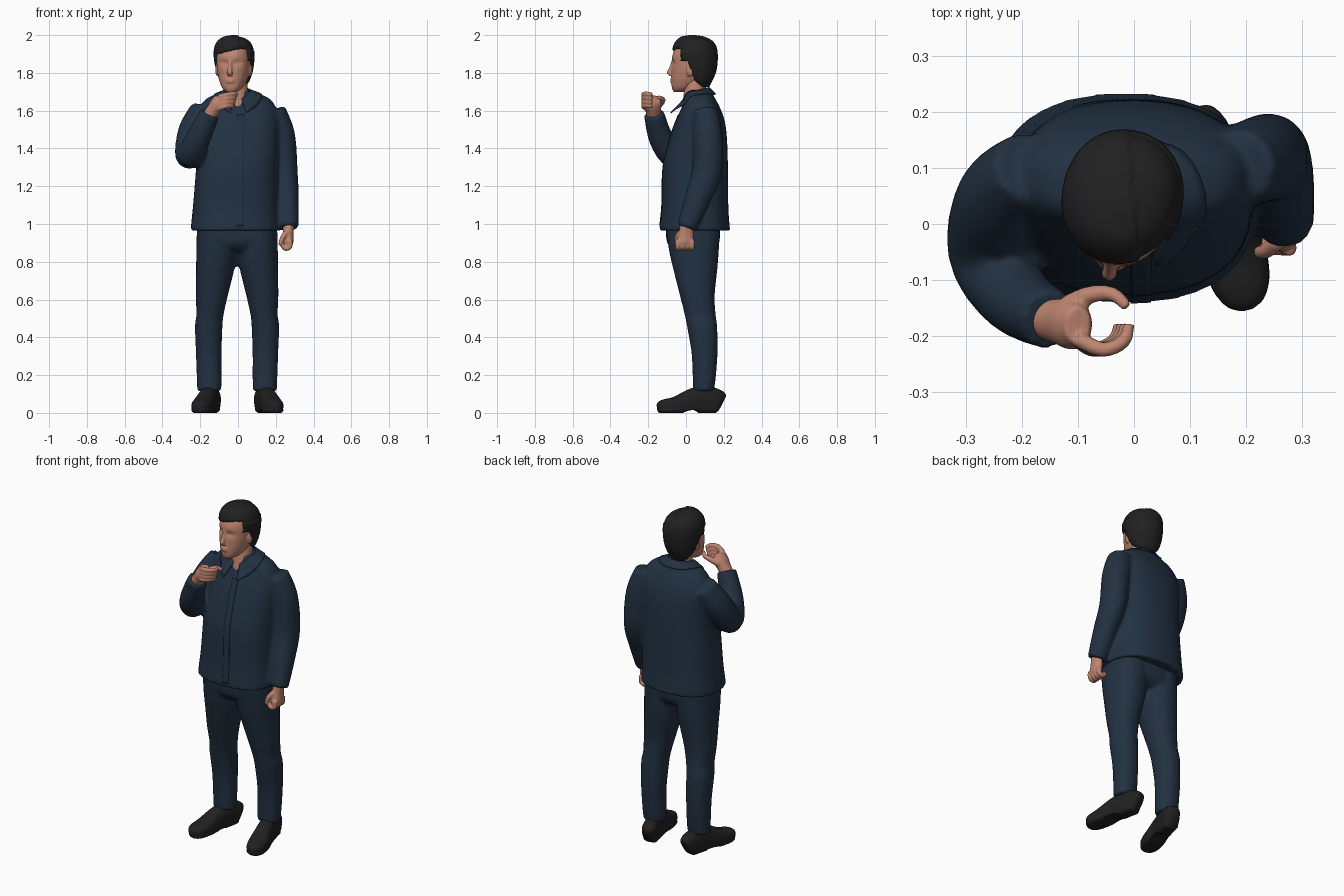
import bpy, bmesh, math
from mathutils import Vector, Matrix

if "Cube" in bpy.data.objects:
    bpy.data.objects.remove(bpy.data.objects["Cube"], do_unlink=True)


def material(name, rgb):
    m = bpy.data.materials.new(name)
    m.use_nodes = True
    m.diffuse_color = (*rgb, 1)
    bsdf = m.node_tree.nodes["Principled BSDF"]
    bsdf.inputs["Base Color"].default_value = (*rgb, 1)
    bsdf.inputs["Roughness"].default_value = 0.8
    return m


navy = material("navy cloth", (0.016, 0.031, 0.054))
skin = material("skin", (0.52, 0.235, 0.165))
black = material("soft black", (0.015, 0.015, 0.015))


def smooth_rings(rings, steps):
    """Catmull-Rom interpolation through the given rings."""
    rings = [Vector(r if len(r) == 5 else (*r, r[3])) for r in rings]
    out = []
    for i in range(len(rings) - 1):
        a, b = rings[max(i - 1, 0)], rings[i]
        c, d = rings[i + 1], rings[min(i + 2, len(rings) - 1)]
        for k in range(steps):
            t = k / steps
            out.append(0.5 * (2 * b + (c - a) * t + (2 * a - 5 * b + 4 * c - d) * t ** 2
                              + (3 * b - a - 3 * c + d) * t ** 3))
    return out + [rings[-1]]


def loft(bm, rings, seg=24, power=2.0, upright=False, steps=4):
    """Closed skin over rings (x, y, z, rx[, ry]); returns its new vertices."""
    rs = smooth_rings(rings, steps)
    pts = [Vector(r[:3]) for r in rs]
    n, loops = Vector((1, 0, 0)), []
    t0 = (pts[1] - pts[0]).normalized()
    if abs(t0.x) > 0.9:
        n = Vector((0, 1, 0))
    for i, r in enumerate(rs):
        u, v = Vector((1, 0, 0)), Vector((0, 1, 0))
        if not upright:
            t = (pts[min(i + 1, len(pts) - 1)] - pts[max(i - 1, 0)]).normalized()
            n = (n - t * n.dot(t)).normalized()
            u, v = n, t.cross(n)
        loop = []
        for k in range(seg):
            a = math.tau * k / seg
            c, s = math.cos(a), math.sin(a)
            c = math.copysign(abs(c) ** (2 / power), c)
            s = math.copysign(abs(s) ** (2 / power), s)
            loop.append(bm.verts.new(pts[i] + u * c * r[3] + v * s * r[4]))
        loops.append(loop)
    for a, b in zip(loops, loops[1:]):
        for k in range(seg):
            j = (k + 1) % seg
            bm.faces.new((a[k], a[j], b[j], b[k]))
    bm.faces.new(loops[0][::-1])
    bm.faces.new(loops[-1])
    return [v for loop in loops for v in loop]


def ball(bm, centre, radii):
    m = Matrix.Translation(centre) @ Matrix.Diagonal((*radii, 1))
    bmesh.ops.create_uvsphere(bm, u_segments=20, v_segments=14, radius=1, matrix=m)


def finish(name, bm, mat, voxel=0, smooth=4):
    bmesh.ops.recalc_face_normals(bm, faces=bm.faces)
    for f in bm.faces:
        f.smooth = True
    mesh = bpy.data.meshes.new(name)
    bm.to_mesh(mesh)
    bm.free()
    mesh.materials.append(mat)
    ob = bpy.data.objects.new(name, mesh)
    bpy.context.collection.objects.link(ob)
    if voxel:
        r = ob.modifiers.new("blend", 'REMESH')
        r.mode, r.voxel_size, r.use_smooth_shade = 'VOXEL', voxel, True
        s = ob.modifiers.new("soften", 'SMOOTH')
        s.factor, s.iterations = 0.5, smooth
    return ob


# Jacket: body and both sleeves blended into one skin
bm = bmesh.new()
loft(bm, [(-.015, .046, .965, .235, .188), (-.015, .046, 1.0, .233, .184), (-.012, .048, 1.1, .226, .176),
          (-.005, .05, 1.3, .217, .172), (0, .065, 1.45, .215, .152), (0, .076, 1.55, .215, .128),
          (0, .078, 1.62, .2, .1), (0, .074, 1.665, .165, .08), (0, .07, 1.69, .11, .07),
          (0, .068, 1.705, .075, .062)], 48, 2.4, True)
loft(bm, [(.185, .1, 1.6, .068), (.225, .115, 1.47, .077), (.246, .112, 1.28, .07, .08),
          (.26, .06, 1.13, .062, .068), (.268, .005, .98, .053)])
loft(bm, [(-.185, .1, 1.605, .068), (-.235, .045, 1.49, .082), (-.256, -.05, 1.365, .076),
          (-.212, -.13, 1.45, .066), (-.15, -.17, 1.585, .054)])
jacket = finish("jacket", bm, navy, .011)

# Collar: an open band that folds down onto the shoulders
bm = bmesh.new()
rows = []
for i in range(41):
    a = (i / 20 - 1) * 2.85
    f = (abs(a) / math.pi) ** 2
    row = []
    for k in range(5):
        w = k / 4
        r = .068 + w * (.035 + .05 * f)
        z = 1.725 - .075 * f - w * (.035 + .045 * f)
        row.append(bm.verts.new((math.sin(a) * r, .055 + math.cos(a) * r, z)))
    rows.append(row)
for a, b in zip(rows, rows[1:]):
    for k in range(4):
        bm.faces.new((a[k], a[k + 1], b[k + 1], b[k]))
collar = finish("collar", bm, navy)
wrap = collar.modifiers.new("rest on jacket", 'SHRINKWRAP')
wrap.target, wrap.wrap_mode, wrap.offset = jacket, 'OUTSIDE', .006
collar.modifiers.new("cloth", 'SOLIDIFY').thickness = .007

# Front placket laid on the jacket
bm = bmesh.new()
bmesh.ops.create_grid(bm, x_segments=4, y_segments=40, size=1,
                      matrix=Matrix.Translation((.012, -.4, 1.285)) @ Matrix.Rotation(math.pi / 2, 4, 'X')
                      @ Matrix.Diagonal((.018, .295, 1, 1)))
placket = finish("placket", bm, navy)
wrap = placket.modifiers.new("rest on jacket", 'SHRINKWRAP')
wrap.target, wrap.wrap_method, wrap.offset = jacket, 'PROJECT', .003
wrap.use_project_y = True
placket.modifiers.new("cloth", 'SOLIDIFY').thickness = .005

# Trousers: two legs and hips
bm = bmesh.new()
for side in (-1, 1):
    legs = [(.147, .092, .115, .064, .056), (.148, .097, .2, .066, .062), (.15, .098, .32, .068, .069),
            (.15, .085, .46, .073, .08), (.143, .075, .52, .072, .082), (.134, .06, .62, .085, .092),
            (.117, .05, .75, .1, .115), (.108, .042, .86, .108, .132), (.104, .035, 1.0, .108, .145)]
    loft(bm, [(side * x - .005, y, z, a, b) for x, y, z, a, b in legs], 28, 2.2, True)
loft(bm, [(-.005, .04, .855, .1, .1), (-.005, .038, .9, .18, .138), (-.005, .036, 1.0, .2, .145)], 32, 2.4, True)
finish("trousers", bm, navy, .011)

# Shoes, toes turned out
for side, label in ((-1, "right"), (1, "left")):
    bm = bmesh.new()
    loft(bm, [(0, .175, .05, .028, .05), (0, .15, .06, .044, .066), (0, .08, .068, .046, .075),
              (0, .01, .058, .048, .068), (0, -.07, .04, .056, .047), (0, -.13, .033, .05, .04),
              (0, -.16, .028, .034, .032), (0, -.172, .026, .014, .02)], 28, 2.6)
    for v in bm.verts:
        v.co.z = max(v.co.z, .014 if -.02 < v.co.y < .05 else 0)
        if v.co.z < .016:
            v.co.x *= 1.12
    place = Matrix.Translation((side * .165 - .003, .017, 0)) @ Matrix.Rotation(side * .23, 4, 'Z')
    bmesh.ops.transform(bm, matrix=place, verts=bm.verts)
    finish(label + "_shoe", bm, black)

# Neck
bm = bmesh.new()
loft(bm, [(0, .034, 1.59, .06), (-.004, .045, 1.68, .058), (-.012, .055, 1.79, .057)], 28, 2, True)
finish("neck", bm, skin)

# Head, turned a little to its right
turn = (Matrix.Translation((-.02, .05, 0)) @ Matrix.Rotation(math.radians(-10), 4, 'Z')
        @ Matrix.Translation((0, -.05, 0)))
bm = bmesh.new()
face = loft(bm, [(0, -.04, 1.698, .024, .026), (0, -.017, 1.718, .05, .058), (0, .01, 1.755, .07, .088),
                 (0, .026, 1.79, .081, .103), (0, .037, 1.84, .089, .112), (0, .042, 1.89, .09, .115),
                 (0, .048, 1.935, .08, .1), (0, .05, 1.97, .045, .06)], 48, 2.2, True, 6)
for v in face:
    if v.co.y < 0:
        socket = math.hypot((abs(v.co.x) - .034) / .024, (v.co.z - 1.853) / .016)
        v.co.y += .011 * math.exp(-socket ** 2)
loft(bm, [(0, -.068, 1.868, .008, .01), (0, -.079, 1.83, .01, .011), (0, -.09, 1.802, .014, .014),
          (0, -.08, 1.784, .013, .01)], 16, 2, True)
for z in (1.752, 1.764):
    ball(bm, (0, -.077, z), (.024, .009, .006))
for side in (-1, 1):
    ball(bm, (side * .087, .036, 1.815), (.012, .02, .034))
bmesh.ops.transform(bm, matrix=turn, verts=bm.verts)
finish("head", bm, skin, .005, 3)

# Hair: a full cap, tucked into the head below the hairline
bm = bmesh.new()
cap = loft(bm, [(0, .092, 1.725, .05, .03), (0, .085, 1.755, .074, .052), (0, .066, 1.8, .093, .092),
                (0, .053, 1.85, .104, .114), (0, .048, 1.9, .108, .12), (0, .046, 1.94, .103, .115),
                (0, .043, 1.972, .084, .094), (0, .036, 1.992, .052, .06), (0, .034, 2.0, .012, .015)],
           72, 2.1, True, 6)
centre = Vector((0, .05, 1.86))
for v in cap:
    x, y, z = v.co
    if y < -.02:
        line = 1.92 + .015 * min(max(x / .05, -1), 1)
    elif y < .022:
        line = 1.865
    else:
        line = 1.865 - min((y - .022) * 3, .14)
    if z < line:
        v.co = centre + (v.co - centre) * .78
    elif z > 1.92 and x > .045 - .25 * (y + .05):
        v.co = centre + (v.co - centre) * .96
bmesh.ops.transform(bm, matrix=turn, verts=bm.verts)
finish("hair", bm, black)

# Left hand hanging, fingers curled inward
bm = bmesh.new()
loft(bm, [(.268, .003, 1.0, .03, .034), (.266, 0, .95, .028, .04), (.268, -.006, .9, .025, .046),
          (.266, -.006, .885, .016, .04)], 20, 2, True)
for k in range(4):
    y = -.043 + .025 * k
    loft(bm, [(.276, y, .915, .014), (.274, y, .88, .014), (.25, y, .87, .013), (.232, y, .892, .012)], 12)
loft(bm, [(.256, -.03, .955, .016), (.235, -.048, .925, .014), (.222, -.05, .888, .011)], 12)
finish("left_hand", bm, skin, .005, 3)

# Right hand at the chin, thumb and fingers forming a ring
bm = bmesh.new()
loft(bm, [(-.155, -.171, 1.57, .036), (-.13, -.174, 1.605, .036, .042), (-.11, -.178, 1.64, .036, .046),
          (-.1, -.18, 1.675, .024, .034)], 20)
for k in range(4):
    z, s = 1.685 - .021 * k, .006 * k
    loft(bm, [(-.1, -.205, z - .012, .015), (-.055 - s, -.224, z, .0135), (-.018 - s, -.208, z + .004, .0125),
              (-.009 - s, -.178, z, .01)], 12)
loft(bm, [(-.115, -.145, 1.63, .02), (-.078, -.126, 1.65, .016), (-.038, -.125, 1.662, .013),
          (-.012, -.148, 1.672, .01)], 12)
finish("right_hand", bm, skin, .005, 3)
